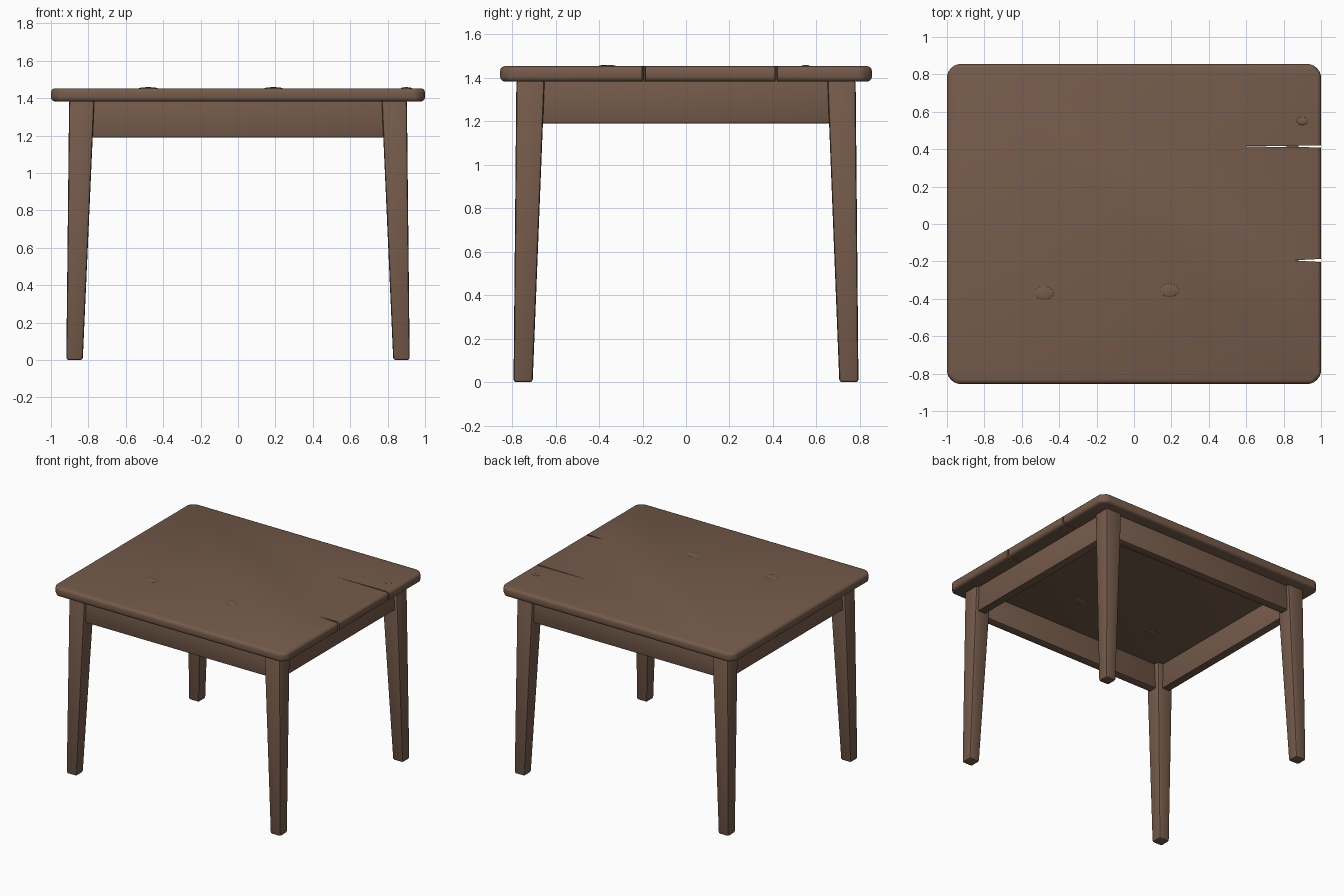
import bpy, bmesh, math

if "Cube" in bpy.data.objects:
    bpy.data.objects.remove(bpy.data.objects["Cube"])

wood = bpy.data.materials.new("brown wood")
wood.diffuse_color = (0.178, 0.104, 0.070, 1)
wood.use_nodes = True
wood.node_tree.nodes["Principled BSDF"].inputs["Base Color"].default_value = wood.diffuse_color


def loft(name, low, z0, high, z1, bevel=0.0, segments=2):
    """Solid between a low outline and a high outline, with softened edges."""
    bm = bmesh.new()
    a = [bm.verts.new((x, y, z0)) for x, y in low]
    b = [bm.verts.new((x, y, z1)) for x, y in high]
    n = len(a)
    bm.faces.new(a[::-1])
    bm.faces.new(b)
    for i in range(n):
        j = (i + 1) % n
        bm.faces.new((a[i], a[j], b[j], b[i]))
    bmesh.ops.recalc_face_normals(bm, faces=bm.faces)
    if bevel:
        bmesh.ops.bevel(bm, geom=bm.edges[:], offset=bevel, segments=segments,
                        profile=0.5, affect='EDGES', clamp_overlap=True)
    me = bpy.data.meshes.new(name)
    bm.to_mesh(me)
    bm.free()
    me.materials.append(wood)
    ob = bpy.data.objects.new(name, me)
    bpy.context.collection.objects.link(ob)
    return ob


def rect(x0, x1, y0, y1):
    return [(x0, y0), (x1, y0), (x1, y1), (x0, y1)]


def smooth(ob, angle=35):
    bpy.ops.object.select_all(action='DESELECT')
    ob.select_set(True)
    bpy.context.view_layer.objects.active = ob
    bpy.ops.object.shade_smooth_by_angle(angle=math.radians(angle))


# Tabletop with clipped corners and rounded rim
X, Y, C = 1.0, 0.855, 0.045
outline = [(-X + C, -Y), (X - C, -Y), (X, -Y + C), (X, Y - C),
           (X - C, Y), (-X + C, Y), (-X, Y - C), (-X, -Y + C)]
top = loft("tabletop", outline, 1.382, outline, 1.453, 0.022, 3)

# Split plank ends: thin wedges cut in from the right edge
for y, start, half in ((0.415, 0.54, 0.006), (-0.195, 0.84, 0.011)):
    wedge = [(start, y), (1.05, y - half), (1.05, y + half)]
    cutter = loft("crack_cutter", wedge, 1.3, wedge, 1.5)
    cutter.hide_render = True
    mod = top.modifiers.new("crack", 'BOOLEAN')
    mod.operation, mod.solver, mod.object = 'DIFFERENCE', 'EXACT', cutter
    bpy.context.view_layer.objects.active = top
    bpy.ops.object.modifier_apply(modifier=mod.name)
    bpy.data.objects.remove(cutter)
smooth(top)

# Knots: low swellings on the top and the underside
for x, y, r in ((-0.48, -0.37, 0.05), (0.19, -0.355, 0.05), (0.9, 0.55, 0.03)):
    for side, z in (("top", 1.452), ("underside", 1.383)):
        if side == "underside" and x > 0.5:
            continue
        bpy.ops.mesh.primitive_uv_sphere_add(segments=20, ring_count=10, radius=1,
                                             location=(x, y, z))
        knot = bpy.context.object
        knot.name = side + "_knot"
        knot.scale = (r, r * 0.7, 0.007)
        knot.data.materials.append(wood)
        smooth(knot, 60)

# Four legs, tapered mainly on their inner sides
for sx, lr in ((-1, "left"), (1, "right")):
    for sy, fb in ((-1, "front"), (1, "back")):
        foot = rect(sx * 0.83, sx * 0.918, sy * 0.705, sy * 0.793)
        head = rect(sx * 0.768, sx * 0.903, sy * 0.65, sy * 0.78)
        smooth(loft(f"{fb}_{lr}_leg", foot, 0, head, 1.39, 0.013))

# Aprons between the legs, set slightly back from the leg faces
for s, fb, lr in ((-1, "front", "left"), (1, "back", "right")):
    long_side = rect(-0.79, 0.79, s * 0.69, s * 0.755)
    smooth(loft(fb + "_apron", long_side, 1.19, long_side, 1.39, 0.005))
    short_side = rect(s * 0.815, s * 0.88, -0.67, 0.67)
    smooth(loft(lr + "_apron", short_side, 1.19, short_side, 1.39, 0.005))
